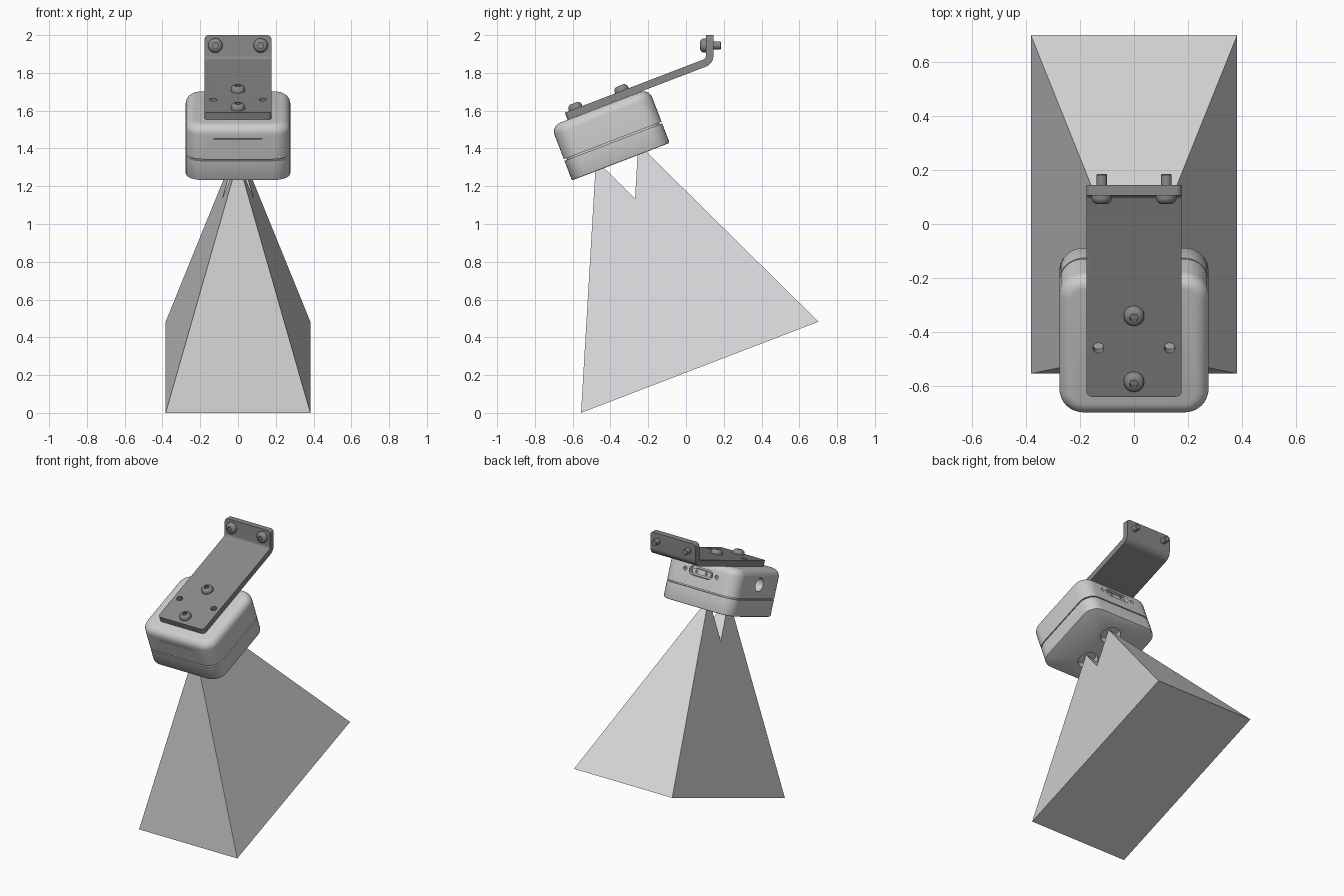
import bpy, bmesh, math
from mathutils import Matrix, Vector

cube = bpy.data.objects.get("Cube")
if cube:
    bpy.data.objects.remove(cube, do_unlink=True)

# Tilted frame of the sensor: origin at the centre of the case underside
TILT = Matrix.Translation((0, -0.345, 1.330)) @ Matrix.Rotation(math.radians(21), 4, 'X')
TAU = 2 * math.pi


def material(name, rgb):
    m = bpy.data.materials.new(name)
    m.use_nodes = True
    m.diffuse_color = (*rgb, 1)
    b = m.node_tree.nodes["Principled BSDF"]
    b.inputs["Base Color"].default_value = (*rgb, 1)
    b.inputs["Roughness"].default_value = 0.6
    return m


LIGHT = material("light grey", (0.61, 0.61, 0.61))
BEAM = material("pale grey", (0.66, 0.66, 0.67))
DARK = material("dark grey", (0.25, 0.25, 0.25))


def add(name, bm, mat, matrix=Matrix(), smooth=True):
    bmesh.ops.recalc_face_normals(bm, faces=bm.faces)
    me = bpy.data.meshes.new(name)
    bm.to_mesh(me)
    bm.free()
    ob = bpy.data.objects.new(name, me)
    bpy.context.collection.objects.link(ob)
    ob.matrix_world = matrix
    if mat:
        me.materials.append(mat)
    if smooth:
        shade(ob)
    return ob


def select_only(ob):
    bpy.ops.object.select_all(action='DESELECT')
    ob.select_set(True)
    bpy.context.view_layer.objects.active = ob


def shade(ob):
    select_only(ob)
    bpy.ops.object.shade_smooth_by_angle(angle=math.radians(32))


def loft(bm, rings):
    """Skin a stack of equal-length closed rings and cap both ends."""
    vs = [[bm.verts.new(p) for p in r] for r in rings]
    n = len(vs[0])
    for a, b in zip(vs, vs[1:]):
        for i in range(n):
            bm.faces.new((a[i], a[(i + 1) % n], b[(i + 1) % n], b[i]))
    bm.faces.new(vs[0][::-1])
    bm.faces.new(vs[-1])


def rounded_rect(hx, hy, r, seg=8):
    pts = []
    for k, (sx, sy) in enumerate([(1, 1), (-1, 1), (-1, -1), (1, -1)]):
        for i in range(seg + 1):
            a = math.pi / 2 * (k + i / seg)
            pts.append((sx * (hx - r) + r * math.cos(a), sy * (hy - r) + r * math.sin(a)))
    return pts


def disc(r, seg=32):
    return [(r * math.cos(TAU * i / seg), r * math.sin(TAU * i / seg)) for i in range(seg)]


def prism(bm, outline, centre, axis, lo, hi):
    """Extrude a 2D outline along x, y or z between lo and hi."""
    def place(p, t):
        a, b = p[0] + centre[0], p[1] + centre[1]
        return {'x': (t, a, b), 'y': (a, t, b), 'z': (a, b, t)}[axis]
    loft(bm, [[place(p, t) for p in outline] for t in (lo, hi)])


def cut(ob, bm):
    cutter = add("cutter", bm, None, ob.matrix_world.copy(), smooth=False)
    cutter.hide_render = True
    mod = ob.modifiers.new("cut", 'BOOLEAN')
    mod.operation, mod.solver, mod.object = 'DIFFERENCE', 'EXACT', cutter
    select_only(ob)
    bpy.ops.object.modifier_apply(modifier=mod.name)
    bpy.data.objects.remove(cutter, do_unlink=True)
    shade(ob)


# Case: rounded block with a seam groove and a rounded top edge
HALF, TOP, FILLET = 0.277, 0.308, 0.05
levels = [(0, 0.006), (0.002, 0.002), (0.006, 0), (0.111, 0), (0.111, 0.014),
          (0.120, 0.014), (0.120, 0)]
for i in range(8):
    a = math.pi / 2 * i / 7
    levels.append((TOP - FILLET + FILLET * math.sin(a), FILLET * (1 - math.cos(a))))
bm = bmesh.new()
loft(bm, [[(x, y, z) for x, y in rounded_rect(HALF - d, HALF - d, 0.09 - d)] for z, d in levels])
case = add("sensor_case", bm, LIGHT, TILT)

# Recesses: lens wells, side socket, rear port with lock holes, front slit
LENS_U = 0.12
bm = bmesh.new()
for s in (-1, 1):
    prism(bm, disc(0.066), (0, s * LENS_U), 'z', -0.02, 0.046)
    prism(bm, disc(0.013, 16), (s * 0.122, 0.222), 'y', 0.25, 0.30)
prism(bm, disc(0.045), (0, 0.212), 'x', -0.30, -0.215)
prism(bm, rounded_rect(0.09, 0.03, 0.029), (0, 0.222), 'y', 0.245, 0.30)
prism(bm, rounded_rect(0.127, 0.003, 0.002, 2), (0, 0.236), 'y', -0.30, -0.266)
cut(case, bm)

# Connector tongue inside the rear port
bm = bmesh.new()
prism(bm, rounded_rect(0.072, 0.017, 0.016), (0, 0.222), 'y', 0.24, 0.268)
tongue = add("port_tongue", bm, LIGHT, TILT)
bm = bmesh.new()
for s in (-1, 1):
    prism(bm, disc(0.010, 16), (s * 0.038, 0.222), 'y', 0.255, 0.28)
cut(tongue, bm)

# Field of view: two overlapping pyramids, one per lens, merged into one solid
BASE, PEAK, CUT_N = -1.166, 0.055, 0.046
SLOPE_U, SLOPE_X = 0.453, 0.3137
h = (PEAK - CUT_N) * SLOPE_U
notch = PEAK - LENS_U / SLOPE_U
edge = LENS_U + (PEAK - BASE) * SLOPE_U
outline = [(-edge, BASE), (edge, BASE), (LENS_U + h, CUT_N), (LENS_U - h, CUT_N),
           (0, notch), (-LENS_U + h, CUT_N), (-LENS_U - h, CUT_N)]
bm = bmesh.new()
loft(bm, [[(s * (PEAK - n) * SLOPE_X, u, n) for u, n in outline] for s in (-1, 1)])
add("field_of_view", bm, BEAM, TILT, smooth=False)


# Bracket: bent strip, in world y/z
def bend(prev, corner, nxt, r, seg=7):
    p = Vector(corner)
    a, b = (Vector(prev) - p).normalized(), (Vector(nxt) - p).normalized()
    half = a.angle(b) / 2
    centre = p + (a + b).normalized() * (r / math.sin(half))
    t = r / math.tan(half)
    start, end = p + a * t - centre, p + b * t - centre
    return [tuple(centre + start.lerp(end, i / seg).normalized() * r) for i in range(seg + 1)]


T21 = math.tan(math.radians(21))
f_bot, f_top = (-0.627, 1.552), (-0.6413, 1.5893)
t_out, t_in = (0.145, 2.0), (0.105, 2.0)
outer = (0.145, f_bot[1] + (0.145 - f_bot[0]) * T21)
inner = (0.105, f_top[1] + (0.105 - f_top[0]) * T21)
profile = [f_bot, *bend(f_bot, outer, t_out, 0.06), t_out,
           t_in, *bend(t_in, inner, f_top, 0.02), f_top]
W = 0.177
bm = bmesh.new()
loft(bm, [[(x, y, z) for y, z in profile] for x in (-W, W)])
ends = [{f_bot, f_top}, {t_out, t_in}]
tips = [e for e in bm.edges if abs(e.verts[0].co.x - e.verts[1].co.x) < 1e-5
        and any(all(min((v.co.yz - Vector(p)).length for p in pair) < 1e-4 for v in e.verts)
                for pair in ends)]
bmesh.ops.bevel(bm, geom=tips, offset=0.022, segments=5, affect='EDGES', profile=0.5)
bracket = add("mounting_bracket", bm, DARK)

# Spare holes in the sloped plate
bm = bmesh.new()
for s in (-1, 1):
    prism(bm, disc(0.02, 20), (s * 0.132, 0.01), 'z', 0.28, 0.37)
bm.transform(TILT)
cut(bracket, bm)


# Button-head screws with hexagonal sockets
def screw(name, matrix, length):
    seg = 36

    def ring(r, z):
        return [(x, y, z) for x, y in disc(r, seg)]

    def hexagon(r, z):
        pts = []
        for i in range(seg):
            a = TAU * i / seg
            q = r * math.cos(math.pi / 6) / math.cos(a % (math.pi / 3) - math.pi / 6)
            pts.append((q * math.cos(a), q * math.sin(a), z))
        return pts

    b = bmesh.new()
    loft(b, [ring(0.017, -length), ring(0.02, -length + 0.003), ring(0.02, 0), ring(0.038, 0),
             ring(0.038, 0.010), ring(0.035, 0.019), ring(0.029, 0.026), ring(0.022, 0.030),
             hexagon(0.017, 0.030), hexagon(0.017, 0.012)])
    add(name, b, DARK, matrix)


for name, u in (("front_plate_screw", -0.122), ("rear_plate_screw", 0.140)):
    screw(name, TILT @ Matrix.Translation((0, u, 0.348)), 0.05)
for name, x in (("left_wall_screw", 0.12), ("right_wall_screw", -0.12)):
    screw(name, Matrix.Translation((x, 0.105, 1.945)) @ Matrix.Rotation(math.pi / 2, 4, 'X'), 0.08)
